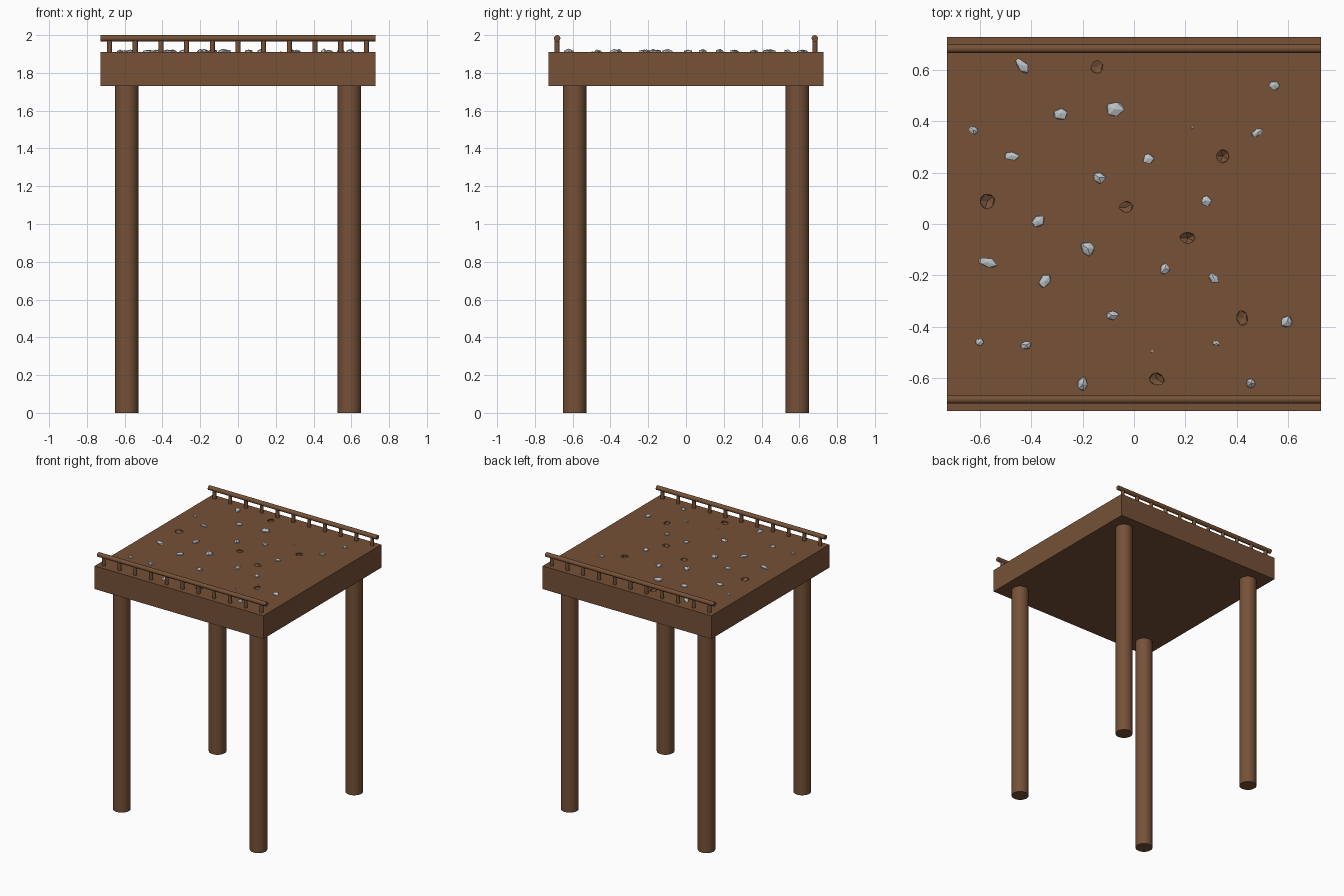
import bpy, bmesh, math, random
from mathutils import Matrix, Vector

if "Cube" in bpy.data.objects:
    bpy.data.objects.remove(bpy.data.objects["Cube"])

random.seed(4)

def material(name, rgb):
    m = bpy.data.materials.new(name)
    m.diffuse_color = (*rgb, 1)
    m.use_nodes = True
    m.node_tree.nodes["Principled BSDF"].inputs["Base Color"].default_value = m.diffuse_color
    return m

wood = material("brown wood", (0.180, 0.083, 0.038))
stone = material("grey stone", (0.50, 0.54, 0.57))

TOP = 1.91      # deck surface
HALF = 0.727    # half deck width

def finish(name, bm, mat, smooth=False):
    me = bpy.data.meshes.new(name)
    bm.to_mesh(me)
    bm.free()
    ob = bpy.data.objects.new(name, me)
    bpy.context.collection.objects.link(ob)
    me.materials.append(mat)
    if smooth:
        bpy.ops.object.select_all(action='DESELECT')
        ob.select_set(True)
        bpy.context.view_layer.objects.active = ob
        bpy.ops.object.shade_smooth_by_angle(angle=math.radians(40))
    return ob

def cylinder(bm, a, b, r, n):
    a, b = Vector(a), Vector(b)
    rot = (b - a).to_track_quat('Z', 'Y').to_matrix().to_4x4()
    bmesh.ops.create_cone(bm, cap_ends=True, segments=n, radius1=r, radius2=r,
                          depth=(b - a).length,
                          matrix=Matrix.Translation((a + b) / 2) @ rot)

def pebble(bm, x, y, length, width, angle, z, h):
    # jagged lump: a jittered, squashed icosphere
    vs = bmesh.ops.create_icosphere(bm, subdivisions=1, radius=1)["verts"]
    m = (Matrix.Translation((x, y, z)) @ Matrix.Rotation(math.radians(angle), 4, 'Z')
         @ Matrix.Diagonal((length / 2, width / 2, h, 1)))
    for v in vs:
        v.co = m @ (v.co * random.uniform(0.8, 1.2))

# Deck slab
bm = bmesh.new()
bmesh.ops.create_cube(bm, size=1, matrix=Matrix.Translation((0, 0, 1.82))
                      @ Matrix.Diagonal((2 * HALF, 2 * HALF, 0.18, 1)))
deck = finish("deck", bm, wood)

# Chipped pits cut into the deck: x, y, length, width, angle
pits = [(-.57, .09, .07, .07, 0), (-.03, .065, .06, .05, 0), (.21, -.055, .07, .05, 0),
        (.345, .265, .055, .06, 0), (.42, -.365, .05, .07, 0), (.09, -.605, .07, .055, 0),
        (-.145, .61, .05, .06, 0)]
bm = bmesh.new()
for p in pits:
    pebble(bm, *p, TOP, 0.022)
cutter = finish("pit_cutter", bm, wood)
mod = deck.modifiers.new("pits", 'BOOLEAN')
mod.object = cutter
mod.operation = 'DIFFERENCE'
mod.solver = 'EXACT'
bpy.context.view_layer.objects.active = deck
deck.select_set(True)
bpy.ops.object.modifier_apply(modifier="pits")
bpy.data.objects.remove(cutter)

# Stones set in the deck: x, y, length, width, angle
stones = [(-.435, .615, .08, .04, -50), (-.285, .43, .07, .05, 10), (-.075, .445, .07, .07, 0),
          (.545, .54, .05, .04, -20), (-.625, .365, .04, .03, -20), (.48, .355, .05, .03, 30),
          (-.475, .265, .06, .035, 0), (.055, .255, .045, .045, 0), (-.135, .18, .05, .045, 0),
          (.28, .09, .045, .045, 0), (-.375, .01, .06, .045, 40), (-.18, -.095, .06, .06, 0),
          (-.57, -.15, .08, .04, -15), (.12, -.175, .04, .05, 0), (-.345, -.22, .06, .045, 50),
          (.31, -.21, .055, .035, -40), (-.085, -.355, .05, .045, 0), (.595, -.38, .05, .045, 0),
          (-.6, -.46, .035, .03, 0), (-.42, -.47, .05, .035, 20), (.32, -.465, .03, .018, -20),
          (-.2, -.625, .045, .06, 0), (.455, -.62, .045, .045, 0),
          (.225, .375, .01, .01, 0), (.07, -.495, .01, .01, 0)]
bm = bmesh.new()
for s in stones:
    pebble(bm, *s, TOP, min(0.016, s[3] * 0.4))
finish("stones", bm, stone)

# Legs
for ix, sx in (("left", -1), ("right", 1)):
    for iy, sy in (("front", -1), ("back", 1)):
        bm = bmesh.new()
        x, y = 0.59 * sx, 0.59 * sy
        cylinder(bm, (x, y, 0), (x, y, 1.74), 0.062, 32)
        finish(f"{iy}_{ix}_leg", bm, wood, True)

# Railings: a round handrail on eleven short posts, each side
for side, y in (("front", -0.682), ("back", 0.682)):
    bm = bmesh.new()
    cylinder(bm, (-HALF, y, 1.983), (HALF, y, 1.983), 0.017, 24)
    finish(side + "_handrail", bm, wood, True)
    bm = bmesh.new()
    for i in range(11):
        x = -0.68 + 0.136 * i
        cylinder(bm, (x, y, TOP - 0.005), (x, y, 1.975), 0.0135, 16)
    finish(side + "_rail_posts", bm, wood, True)
